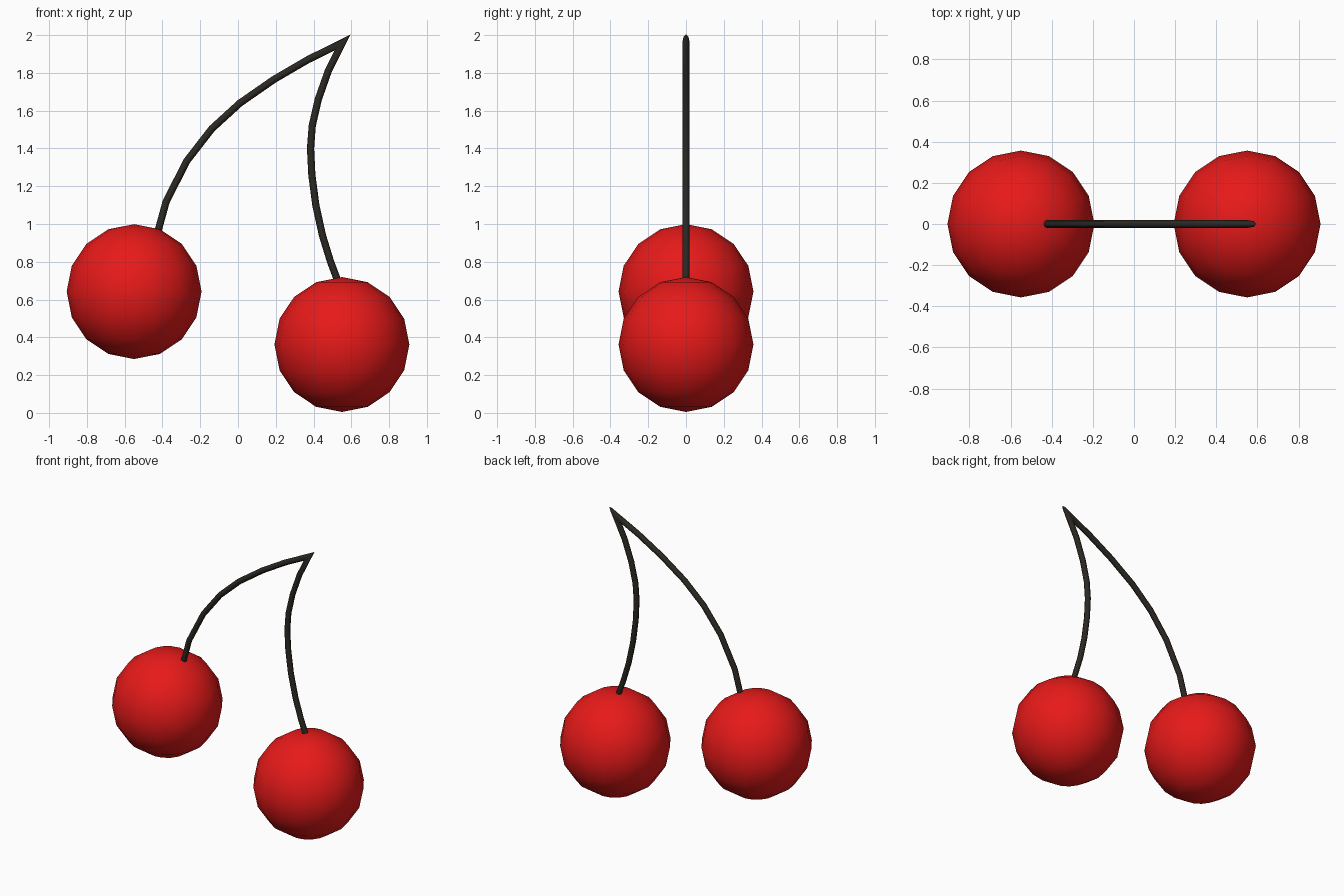
import bpy, bmesh, math
from mathutils import Vector

if "Cube" in bpy.data.objects:
    bpy.data.objects.remove(bpy.data.objects["Cube"])


def material(name, color):
    m = bpy.data.materials.new(name)
    m.diffuse_color = (*color, 1)
    m.use_nodes = True
    m.node_tree.nodes["Principled BSDF"].inputs["Base Color"].default_value = m.diffuse_color
    return m


RED = material("cherry_red", (0.8, 0.01, 0.01))
BARK = material("stem_dark", (0.025, 0.021, 0.016))


def cherry(name, x, z, radius=0.357):
    bpy.ops.mesh.primitive_uv_sphere_add(segments=16, ring_count=8,
                                         radius=radius, location=(x, 0, z))
    ob = bpy.context.object
    ob.name = name
    ob.data.materials.append(RED)
    bpy.ops.object.shade_smooth()


def mitred_tube(name, path, radius, sides=8):
    """Sweep a round section along an x-z path with true mitred corners."""
    pts = [Vector((x, 0, z)) for x, z in path]
    bm = bmesh.new()
    rings = []
    for i, p in enumerate(pts):
        d_in = (p - pts[max(i - 1, 0)]).normalized()
        d_out = (pts[min(i + 1, len(pts) - 1)] - p).normalized()
        d = d_in if d_in.length else d_out
        tangent = (d_in + d_out).normalized()
        across = Vector((-tangent.z, 0, tangent.x))
        stretch = radius / max(tangent.dot(d), 0.2)
        ring = []
        for k in range(sides):
            a = 2 * math.pi * k / sides
            ring.append(bm.verts.new(p + across * stretch * math.cos(a)
                                     + Vector((0, radius * math.sin(a), 0))))
        rings.append(ring)
    for a, b in zip(rings, rings[1:]):
        for k in range(sides):
            n = (k + 1) % sides
            bm.faces.new((a[k], a[n], b[n], b[k]))
    bm.faces.new(rings[0])
    bm.faces.new(rings[-1])
    bmesh.ops.recalc_face_normals(bm, faces=bm.faces)
    mesh = bpy.data.meshes.new(name)
    bm.to_mesh(mesh)
    bm.free()
    ob = bpy.data.objects.new(name, mesh)
    bpy.context.collection.objects.link(ob)
    mesh.materials.append(BARK)
    bpy.context.view_layer.objects.active = ob
    bpy.ops.object.select_all(action='DESELECT')
    ob.select_set(True)
    bpy.ops.object.shade_smooth_by_angle(angle=math.radians(50))


# Fruit
cherry("left_cherry", -0.55, 0.642)
cherry("right_cherry", 0.55, 0.362)

# Joined pair of stems, meeting in a sharp tip
mitred_tube("stems", [
    (-0.435, 0.92), (-0.38, 1.12), (-0.27, 1.335), (-0.138, 1.505),
    (0.01, 1.64), (0.19, 1.765), (0.37, 1.87), (0.553, 1.961),
    (0.478, 1.81), (0.425, 1.66), (0.393, 1.52), (0.384, 1.40),
    (0.391, 1.26), (0.412, 1.10), (0.447, 0.94), (0.49, 0.80),
    (0.535, 0.68)], 0.019)
